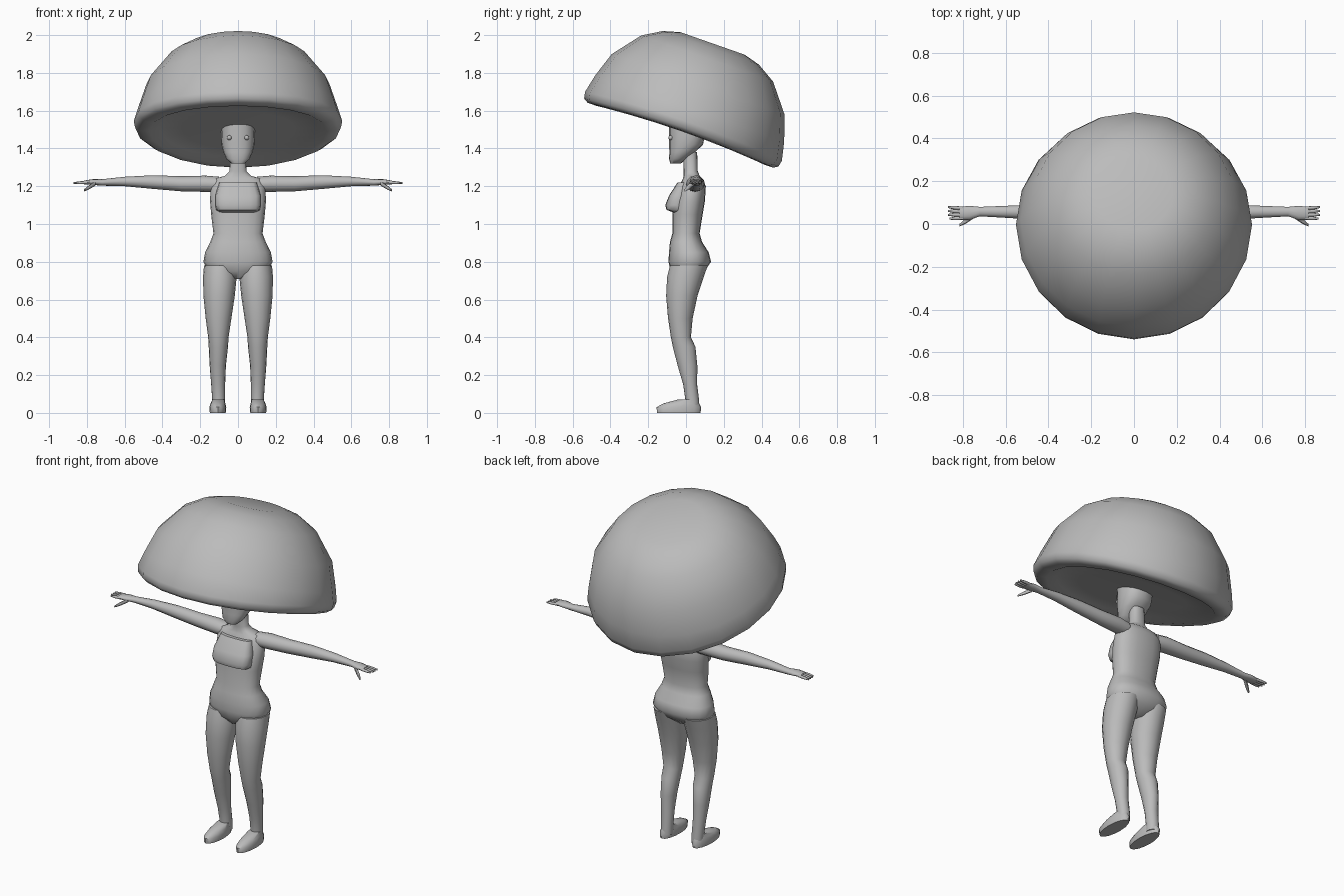
import bpy, bmesh
from math import sin, cos, pi, radians, copysign
from mathutils import Vector

cube = bpy.data.objects.get("Cube")
if cube:
    bpy.data.objects.remove(cube, do_unlink=True)

grey = bpy.data.materials.new("plain grey")
grey.use_nodes = True
COLOUR = (0.5, 0.5, 0.5, 1)
grey.diffuse_color = COLOUR
grey.node_tree.nodes["Principled BSDF"].inputs["Base Color"].default_value = COLOUR


def finish(name, bm, mirror=False, angle=50):
    bmesh.ops.recalc_face_normals(bm, faces=bm.faces)
    mesh = bpy.data.meshes.new(name)
    bm.to_mesh(mesh)
    bm.free()
    mesh.materials.append(grey)
    obj = bpy.data.objects.new(name, mesh)
    bpy.context.collection.objects.link(obj)
    bpy.ops.object.select_all(action='DESELECT')
    obj.select_set(True)
    bpy.context.view_layer.objects.active = obj
    bpy.ops.object.shade_smooth_by_angle(angle=radians(angle))
    if mirror:
        obj.modifiers.new("Mirror", 'MIRROR')
    return obj


def loft(name, rings, across="z", sides=16, power=1.0, mirror=False):
    """Skin oval rings (x, y, z, radius a, radius b) stacked along an axis."""
    a_dir, b_dir = {"z": (Vector((1, 0, 0)), Vector((0, 1, 0))),
                    "x": (Vector((0, 1, 0)), Vector((0, 0, 1)))}[across]
    bm = bmesh.new()
    loops = []
    for x, y, z, a, b in rings:
        loop = []
        for i in range(sides):
            t = 2 * pi * i / sides
            c, s = (copysign(abs(f) ** power, f) for f in (cos(t), sin(t)))
            loop.append(bm.verts.new(Vector((x, y, z)) + a_dir * a * c + b_dir * b * s))
        loops.append(loop)
    for low, high in zip(loops, loops[1:]):
        for i in range(sides):
            j = (i + 1) % sides
            bm.faces.new((low[i], low[j], high[j], high[i]))
    bm.faces.new(loops[0])
    bm.faces.new(loops[-1])
    return finish(name, bm, mirror)


# Tilted mushroom cap: revolved profile with a rounded lip and shallow recess
cap_profile = [(.18, .515), (.27, .49), (.37, .43), (.485, .285), (.53, .15),
               (.552, .05), (.545, .015), (.52, 0), (.47, 0), (.42, .025), (.3, .03)]
cap = loft("mushroom_cap", [(0, 0, v, r, r) for r, v in cap_profile], sides=20)
for vert in cap.data.vertices:
    if vert.co.z < .1:
        vert.co.z += .03 * (vert.co.x / .55) ** 2
cap.location = (0, -.03, 1.47)
cap.rotation_euler.x = radians(-19.3)

# Head and eyes
loft("head", [(0, -.055, 1.32, .035, .028), (0, -.045, 1.345, .062, .045),
              (0, -.02, 1.38, .077, .068), (0, 0, 1.42, .087, .09),
              (0, .005, 1.47, .09, .095), (0, .003, 1.53, .088, .093)], power=.85)
bm = bmesh.new()
bmesh.ops.create_uvsphere(bm, u_segments=12, v_segments=8, radius=.013)
bmesh.ops.translate(bm, verts=bm.verts, vec=(.046, -.08, 1.457))
finish("eyes", bm, mirror=True)

# Torso with neck, and the chest volume in front of it
loft("torso", [(0, 0, .71, .03, .05), (0, .008, .75, .16, .09),
               (0, .02, .8, .183, .113), (0, .015, .85, .174, .105),
               (0, 0, .905, .147, .085), (0, 0, .95, .13, .072),
               (0, .008, 1.05, .142, .08), (0, .02, 1.12, .148, .08),
               (0, .035, 1.2, .145, .07), (0, .035, 1.24, .12, .052),
               (0, .03, 1.255, .07, .042), (0, .025, 1.28, .045, .037),
               (0, .022, 1.38, .04, .037)], sides=20, power=.85)
loft("chest", [(0, -.03, 1.062, .1, .04), (0, -.045, 1.075, .116, .058),
               (0, -.05, 1.1, .12, .06), (0, -.035, 1.15, .12, .055),
               (0, -.005, 1.22, .1, .04)], power=.65)

# Legs and feet
loft("legs", [(.095, .015, .78, .085, .1), (.096, -.003, .72, .089, .097),
              (.1, -.022, .62, .083, .083), (.103, -.03, .5, .068, .065),
              (.104, -.027, .4, .054, .053), (.104, -.01, .35, .051, .06),
              (.107, .008, .25, .043, .052), (.105, .022, .15, .037, .037),
              (.102, .034, .06, .034, .036), (.102, .034, .02, .034, .036)], mirror=True)
loft("feet", [(.107, -.038, 0, .042, .115), (.107, -.038, .03, .045, .118),
              (.106, -.025, .05, .039, .095), (.104, .01, .07, .032, .055)], mirror=True)

# Outstretched arms, palms, fingers and thumbs
loft("arms", [(.1, .045, 1.21, .045, .04), (.17, .05, 1.213, .05, .043),
              (.3, .055, 1.213, .04, .04), (.45, .055, 1.222, .035, .036),
              (.6, .057, 1.225, .028, .025), (.72, .058, 1.22, .022, .017),
              (.77, .052, 1.222, .033, .015), (.815, .05, 1.22, .03, .01)],
     across="x", sides=12, mirror=True)


def digit(name, start, end, radius):
    middle = Vector(start).lerp(Vector(end), .6)
    loft(name, [(*start, radius, radius), (*middle, radius, radius * .9),
                (*end, radius * .5, radius * .5)], across="x", sides=8, mirror=True)


for i in range(4):
    y = .028 + i * .015
    digit(f"finger_{i + 1}", (.8, y, 1.22), (.87 - .008 * (i == 0), y + .003 * (i - 1), 1.217), .0085)
digit("thumb", (.755, .035, 1.215), (.815, -.005, 1.178), .012)
